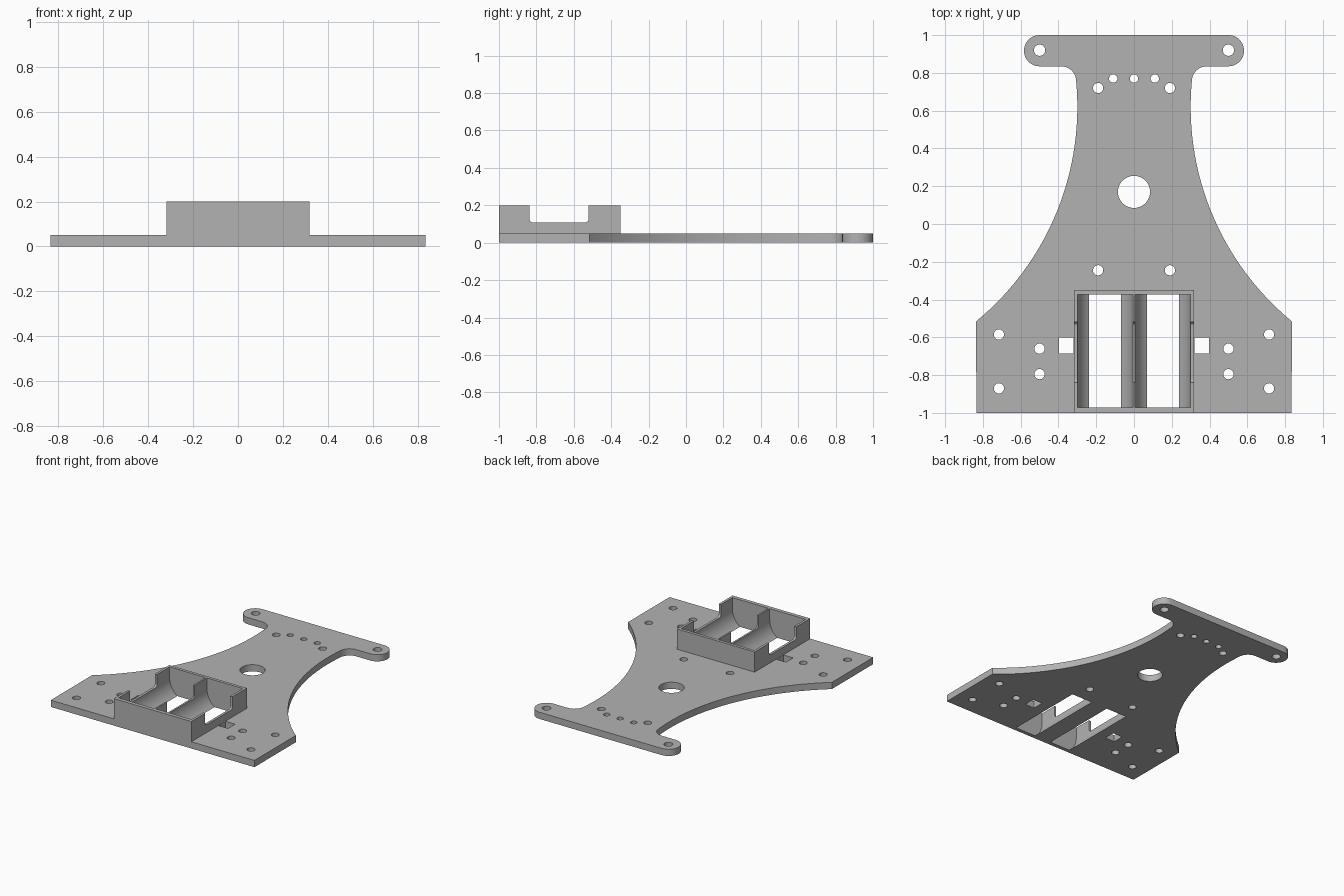
import bpy
import bmesh
from math import cos, sin, radians, pi

if "Cube" in bpy.data.objects:
    bpy.data.objects.remove(bpy.data.objects["Cube"])

THICK, TOP = 0.05, 0.2

grey = bpy.data.materials.new("plain_grey")
grey.use_nodes = True
colour = (0.45, 0.45, 0.45, 1)
grey.diffuse_color = colour
grey.node_tree.nodes["Principled BSDF"].inputs["Base Color"].default_value = colour


def arc(cx, cy, r, start, end, n):
    steps = [radians(start + (end - start) * i / n) for i in range(n + 1)]
    return [(cx + r * cos(a), cy + r * sin(a)) for a in steps]


def rect(x0, y0, x1, y1):
    return [(x0, y0), (x1, y0), (x1, y1), (x0, y1)]


def prism(bm, points, lo, hi, axis="z"):
    """Extrude a 2D outline along an axis."""
    place = {"x": lambda u, v, d: (d, u, v),
             "y": lambda u, v, d: (u, d, v),
             "z": lambda u, v, d: (u, v, d)}[axis]
    a = [bm.verts.new(place(u, v, lo)) for u, v in points]
    b = [bm.verts.new(place(u, v, hi)) for u, v in points]
    bm.faces.new(a)
    bm.faces.new(b[::-1])
    for i in range(len(a)):
        j = (i + 1) % len(a)
        bm.faces.new((a[i], b[i], b[j], a[j]))


def make(name, prisms):
    bm = bmesh.new()
    for args in prisms:
        prism(bm, *args)
    bmesh.ops.recalc_face_normals(bm, faces=bm.faces)
    mesh = bpy.data.meshes.new(name)
    bm.to_mesh(mesh)
    bm.free()
    mesh.materials.append(grey)
    ob = bpy.data.objects.new(name, mesh)
    bpy.context.collection.objects.link(ob)
    return ob


def finish(ob, cutters):
    bpy.ops.object.select_all(action="DESELECT")
    bpy.context.view_layer.objects.active = ob
    ob.select_set(True)
    for cutter in cutters:
        mod = ob.modifiers.new("cut", "BOOLEAN")
        mod.operation = "DIFFERENCE"
        mod.solver = "EXACT"
        mod.object = cutter
        bpy.ops.object.modifier_apply(modifier=mod.name)
    bpy.ops.object.shade_smooth_by_angle(angle=radians(30))


# Base plate: half outline with a waisted side and a rounded arm, mirrored
half = [(0.835, -1)]
half += arc(1.771, 0.62, 1.471, 230.5, 174.7, 40)
half += arc(0.386, 0.755, 0.08, 170, 90, 10)
half += arc(0.5, 0.9175, 0.0825, -90, 90, 24)
outline = half + [(-x, y) for x, y in reversed(half)]
plate = make("base_plate", [(outline, 0, THICK)])

# Battery holder block standing on the plate
holder = make("battery_holder", [(rect(-0.318, -1, 0.318, -0.35), THICK, TOP)])

# Screw holes and square strap slots
holes = [(0, 0.77, 0.022), (0, 0.17, 0.085)]
for x, y, r in [(0.5, 0.92, 0.03), (0.19, 0.72, 0.027), (0.11, 0.77, 0.022),
                (0.19, -0.245, 0.027), (0.715, -0.585, 0.027),
                (0.5, -0.66, 0.027), (0.5, -0.795, 0.027), (0.715, -0.87, 0.027)]:
    holes += [(x, y, r), (-x, y, r)]
drills = [(arc(x, y, r, 0, 352.5, 47), -0.1, 0.15) for x, y, r in holes]
for s in (-1, 1):
    drills.append((rect(s * 0.319, -0.685, s * 0.398, -0.602), -0.1, 0.15))
hole_cutter = make("hole_cutter", drills)

# Two round-bottomed battery bays, open through the plate
bays = []
for s in (-1, 1):
    cx, r = s * 0.153, 0.147
    bays.append(([(cx - r, 0.3)] + arc(cx, 0.12, r, 180, 360, 48) + [(cx + r, 0.3)],
                 -0.972, -0.372, "y"))
bay_cutter = make("bay_cutter", bays)

# Finger notch across the side walls and divider
notch = [(-0.838, 0.3)] + arc(-0.818, 0.128, 0.02, 180, 270, 8)
notch += arc(-0.54, 0.128, 0.02, 270, 360, 8) + [(-0.52, 0.3)]
notch_cutter = make("notch_cutter", [(notch, -0.5, 0.5, "x")])

finish(plate, [hole_cutter, bay_cutter])
finish(holder, [bay_cutter, notch_cutter])

for cutter in (hole_cutter, bay_cutter, notch_cutter):
    bpy.data.objects.remove(cutter)
